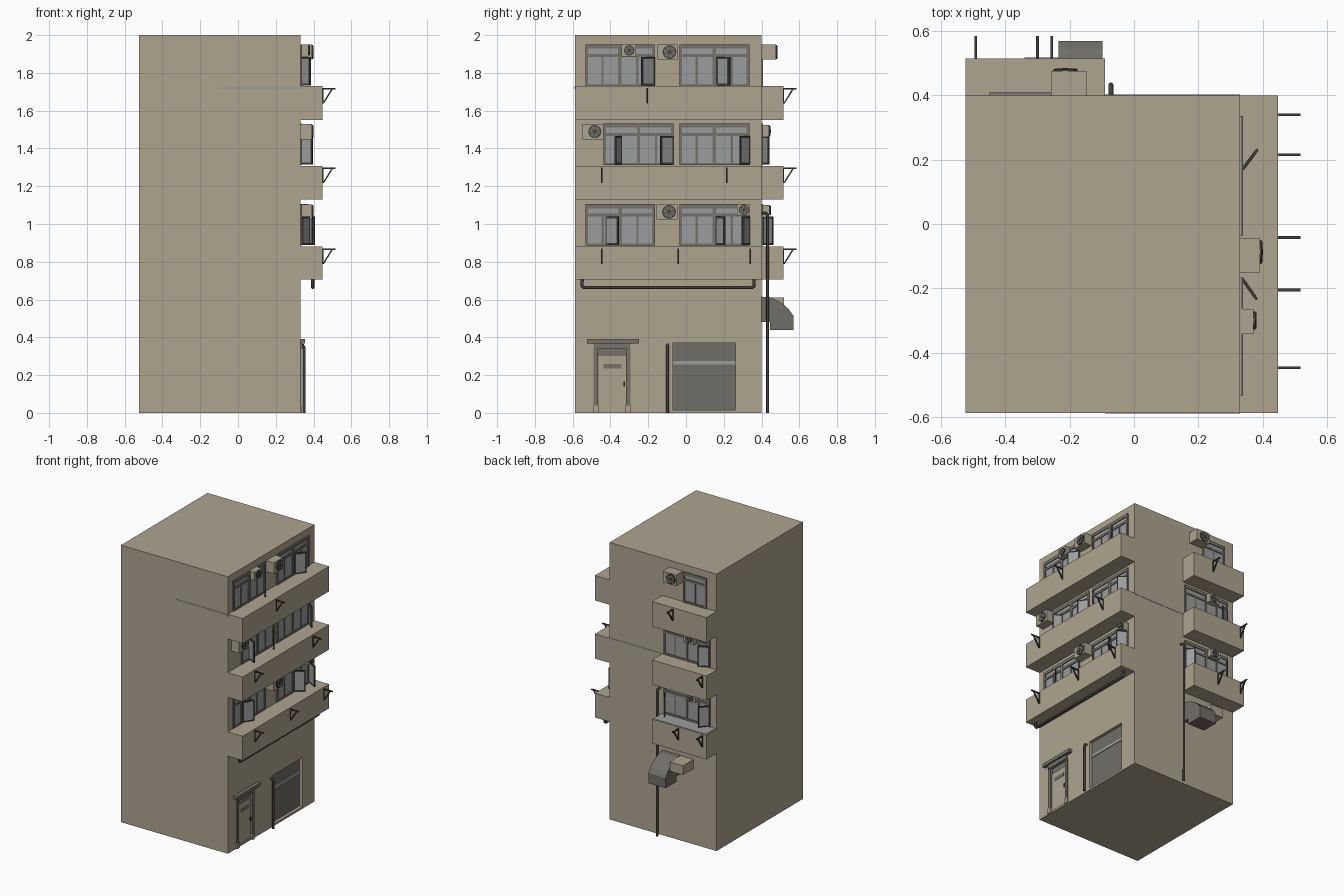
import bpy, bmesh, math
from mathutils import Vector

if "Cube" in bpy.data.objects:
    bpy.data.objects.remove(bpy.data.objects["Cube"])

# ---------- materials ----------
def mat(name, c):
    m = bpy.data.materials.new(name)
    m.diffuse_color = (*c, 1)
    m.use_nodes = True
    m.node_tree.nodes["Principled BSDF"].inputs["Base Color"].default_value = m.diffuse_color
    return m

MATS = [mat("tan plaster", (0.42, 0.375, 0.28)),
        mat("frame grey", (0.18, 0.17, 0.145)),
        mat("glass grey", (0.33, 0.335, 0.34)),
        mat("dark metal", (0.05, 0.05, 0.046)),
        mat("shutter grey", (0.165, 0.158, 0.138))]
TAN, FRAME, GLASS, DARK, SHUT = range(5)

# ---------- walls: (along, outwards, height) -> world ----------
XW, YW = 0.33, 0.40
def R(u, o, z): return Vector((XW + o, u, z))
def B(u, o, z): return Vector((u, YW + o, z))

def solid(bm, pts, vec, mi):
    """Closed prism from a polygon pushed along a vector."""
    a = [bm.verts.new(p) for p in pts]
    b = [bm.verts.new(Vector(p) + Vector(vec)) for p in pts]
    n = len(a)
    fs = [bm.faces.new(a), bm.faces.new(b[::-1])]
    fs += [bm.faces.new((a[i], b[i], b[(i + 1) % n], a[(i + 1) % n])) for i in range(n)]
    for f in fs:
        f.material_index = mi

def box(bm, W, u0, u1, o0, o1, z0, z1, mi):
    solid(bm, [W(u0, o0, z0), W(u1, o0, z0), W(u1, o1, z0), W(u0, o1, z0)], (0, 0, z1 - z0), mi)

def finish(bm, name):
    bmesh.ops.recalc_face_normals(bm, faces=bm.faces)
    me = bpy.data.meshes.new(name)
    bm.to_mesh(me)
    bm.free()
    for m in MATS:
        me.materials.append(m)
    ob = bpy.data.objects.new(name, me)
    bpy.context.collection.objects.link(ob)
    return ob

def boxes(name, W, *specs):
    bm = bmesh.new()
    for s in specs:
        box(bm, W, *s)
    return finish(bm, name)

# ---------- repeated parts ----------
def window(W, u0, u1, z0, z1, halves=2):
    bm = bmesh.new()
    box(bm, W, u0, u1, -0.01, 0.002, z0, z1, GLASS)
    zt = z0 + 0.155
    def bar(a, b, c, d, o=0.008): box(bm, W, a, b, -0.01, o, c, d, FRAME)
    bar(u0, u1, z1 - 0.022, z1)
    bar(u0, u1, z0, z0 + 0.012)
    bar(u0, u1, zt, zt + 0.016)
    bar(u0, u0 + 0.014, z0, z1)
    bar(u1 - 0.014, u1, z0, z1)
    w = (u1 - u0) / halves
    for i in range(halves):
        if i:
            bar(u0 + i * w - 0.009, u0 + i * w + 0.009, z0, z1)
        m = u0 + (i + 0.5) * w
        bar(m - 0.006, m + 0.006, z0, zt, 0.006)
    finish(bm, "window")

def sash(W, hinge, end, out, z0):
    """Casement swung open from the hinge."""
    bm = bmesh.new()
    d = Vector((end - hinge, out))
    n = Vector((-d.y, d.x)).normalized()
    def leaf(t0, t1, th, za, zb, mi):
        p = [Vector((hinge, 0.004)) + d * t + n * s for t, s in ((t0, -th), (t1, -th), (t1, th), (t0, th))]
        solid(bm, [W(q.x, q.y, za) for q in p], (0, 0, zb - za), mi)
    leaf(0, 1, 0.004, z0 + 0.004, z0 + 0.154, DARK)
    leaf(0.12, 0.88, 0.005, z0 + 0.014, z0 + 0.144, GLASS)
    finish(bm, "open_sash")

def disc(bm, W, u, o0, o1, z, r, mi):
    pts = [W(u + r * math.cos(i * math.tau / 16), o0, z + r * math.sin(i * math.tau / 16)) for i in range(16)]
    solid(bm, pts, W(0, o1, 0) - W(0, o0, 0), mi)

def air_conditioner(W, u0, u1, z0, z1, depth, fan, r):
    bm = bmesh.new()
    zc = (z0 + z1) / 2
    box(bm, W, u0, u1, 0, depth, z0, z1, TAN)
    disc(bm, W, fan, depth, depth + 0.005, zc, r, DARK)
    disc(bm, W, fan, depth, depth + 0.006, zc, r * 0.82, FRAME)
    for k in range(3):   # grille spokes
        a = k * math.pi / 3 + 0.3
        d, n = Vector((math.cos(a), math.sin(a))) * r * 0.9, Vector((-math.sin(a), math.cos(a))) * 0.002
        q = [-d - n, d - n, d + n, -d + n]
        solid(bm, [W(fan + p.x, depth, zc + p.y) for p in q], W(0, 0.008, 0) - W(0, 0, 0), DARK)
    disc(bm, W, fan, depth, depth + 0.009, zc, r * 0.25, DARK)
    finish(bm, "air_conditioner")

def bracket(W, u, o, top):
    bm = bmesh.new()
    h = 0.004
    box(bm, W, u - h, u + h, o, o + 0.07, top - 0.017, top - 0.009, DARK)
    box(bm, W, u - h, u + h, o, o + 0.005, top - 0.092, top - 0.009, DARK)
    prof = [(o, top - 0.092), (o + 0.008, top - 0.092), (o + 0.056, top - 0.015), (o + 0.047, top - 0.015)]
    solid(bm, [W(u - h, a, z) for a, z in prof], W(2 * h, 0, 0) - W(0, 0, 0), DARK)
    finish(bm, "wall_bracket")

def pipe(name, pts, r):
    cu = bpy.data.curves.new(name, 'CURVE')
    cu.dimensions, cu.bevel_depth, cu.bevel_resolution, cu.use_fill_caps = '3D', r, 2, True
    s = cu.splines.new('POLY')
    s.points.add(len(pts) - 1)
    for p, c in zip(s.points, pts):
        p.co = (*c, 1)
    cu.materials.append(MATS[DARK])
    bpy.context.collection.objects.link(bpy.data.objects.new(name, cu))

# ---------- building body with recessed door and shutter openings ----------
body = boxes("building_body", R, (-0.587, YW, -0.854, 0, 0, 2, TAN))
cut = boxes("opening_cutter", R, (-0.49, -0.293, -0.025, 0.05, 0.015, 0.34, TAN),
            (-0.07, 0.263, -0.025, 0.05, 0.015, 0.37, TAN))
md = body.modifiers.new("openings", 'BOOLEAN')
md.object, md.operation, md.solver = cut, 'DIFFERENCE', 'EXACT'
bpy.context.view_layer.update()
new = bpy.data.meshes.new_from_object(body.evaluated_get(bpy.context.evaluated_depsgraph_get()))
body.modifiers.clear()
body.data = new
bpy.data.objects.remove(cut)

# ---------- balconies ----------
FLOORS = [(1.55, 1.73), (1.13, 1.308), (0.705, 0.88)]
for z0, z1 in FLOORS:
    boxes("side_balcony", R, (-0.587, YW, 0, 0.118, z0, z1, TAN))
    boxes("back_balcony", B, (-0.524, -0.09, 0, 0.115, z0, z1, TAN))
boxes("back_balcony_floor", B, (-0.515, -0.1, 0, 0.106, 0.879, 0.882, GLASS))

# thin strips on the front and back walls
boxes("back_strip", B, (-0.09, 0.33, 0, 0.002, 1.300, 1.312, GLASS))
boxes("front_strip", lambda u, o, z: Vector((u, -0.587 - o, z)), (-0.09, 0.33, 0, 0.002, 1.714, 1.728, GLASS))

# ---------- windows ----------
Z1, Z2, Z3 = 1.73, 1.312, 0.885
for u0, u1, z in [(-0.533, -0.167, Z1), (-0.035, 0.335, Z1), (-0.437, -0.066, Z2),
                  (-0.035, 0.335, Z2), (-0.533, -0.165, Z3), (-0.035, 0.335, Z3)]:
    window(R, u0, u1, z, z + 0.22)
window(B, -0.449, -0.26, Z1, Z1 + 0.22, 1)
for z in (Z2, Z3):
    window(B, -0.475, -0.105, z, z + 0.22)

for h, e, o, z in [(0.165, 0.232, 0.05, Z1), (-0.167, -0.235, 0.048, Z1), (-0.066, -0.135, 0.045, Z2),
                   (0.335, 0.285, 0.055, Z2), (-0.345, -0.375, 0.06, Z2), (-0.425, -0.357, 0.045, Z3),
                   (0.16, 0.205, 0.06, Z3), (0.335, 0.297, 0.072, Z3)]:
    sash(R, h, e, o, z)
for h, e, o, z in [(-0.47, -0.40, 0.035, Z2), (-0.47, -0.42, 0.057, Z3), (-0.11, -0.15, 0.055, Z3)]:
    sash(B, h, e, o, z)

# ---------- air conditioners ----------
for W, *a in [(R, -0.342, -0.264, 1.888, 1.95, 0.042, -0.30, 0.028), (R, -0.15, -0.045, 1.87, 1.95, 0.062, -0.087, 0.037),
              (R, -0.547, -0.437, 1.448, 1.53, 0.062, -0.483, 0.035), (R, -0.155, -0.045, 1.024, 1.104, 0.062, -0.09, 0.037),
              (R, 0.27, 0.335, 1.045, 1.105, 0.042, 0.307, 0.028),
              (B, -0.256, -0.148, 1.87, 1.95, 0.076, -0.213, 0.037),
              (B, -0.37, -0.29, 1.46, 1.525, 0.04, -0.33, 0.028), (B, -0.38, -0.30, 1.045, 1.1, 0.042, -0.34, 0.026)]:
    air_conditioner(W, *a)

# ---------- brackets ----------
for u, f in [(-0.205, 0), (0.34, 2), (0.215, 1), (-0.447, 1), (-0.447, 2), (-0.042, 2)]:
    bracket(R, u, 0.117, FLOORS[f][1])
for u, f in [(-0.256, 0), (-0.492, 1), (-0.30, 2), (-0.492, 2)]:
    bracket(B, u, 0.115, FLOORS[f][1])

# ---------- pipes ----------
pipe("balcony_drain", [(0.395, -0.55, 0.706), (0.395, -0.55, 0.672), (0.395, -0.54, 0.664),
                       (0.395, 0.35, 0.664), (0.395, 0.36, 0.672), (0.395, 0.36, 0.706)], 0.009)
pipe("side_pipe", [(0.35, -0.098, 0), (0.35, -0.098, 0.345), (0.344, -0.098, 0.357), (0.325, -0.098, 0.36)], 0.008)
pipe("back_pipe", [(-0.072, 0.432, 0), (-0.072, 0.432, 1.045), (-0.072, 0.426, 1.057), (-0.072, 0.395, 1.06)], 0.008)

# ---------- street door ----------
boxes("street_door", R, (-0.49, -0.293, -0.03, -0.012, 0.015, 0.34, FRAME),
      (-0.49, -0.466, -0.02, 0.006, 0.04, 0.34, FRAME), (-0.317, -0.293, -0.02, 0.006, 0.04, 0.34, FRAME),
      (-0.492, -0.464, -0.02, 0.01, 0, 0.04, TAN), (-0.319, -0.291, -0.02, 0.01, 0, 0.04, TAN),
      (-0.463, -0.318, -0.02, -0.006, 0.015, 0.30, TAN),
      (-0.437, -0.342, -0.01, -0.003, 0.235, 0.26, FRAME),
      (-0.332, -0.324, -0.01, 0.004, 0.14, 0.165, DARK))
boxes("door_canopy", R, (-0.525, -0.25, 0, 0.026, 0.368, 0.392, FRAME),
      (-0.485, -0.298, 0, 0.012, 0.34, 0.368, FRAME))

# ---------- roller shutter ----------
boxes("roller_shutter", R, (-0.07, 0.263, -0.03, -0.022, 0.015, 0.37, SHUT),
      (-0.07, 0.263, -0.03, -0.018, 0.255, 0.275, GLASS))

# ---------- back vent hood ----------
bm = bmesh.new()
prof = [(0, 0.48), (0.045, 0.48), (0.045, 0.44), (0.168, 0.44), (0.168, 0.515), (0.145, 0.548),
        (0.11, 0.58), (0.06, 0.606), (0.04, 0.614), (0, 0.615)]
solid(bm, [B(-0.235, o, z) for o, z in prof], (0.137, 0, 0), SHUT)
finish(bm, "vent_hood")
boxes("vent_motor_box", B, (-0.34, -0.235, 0, 0.118, 0.545, 0.612, TAN))
